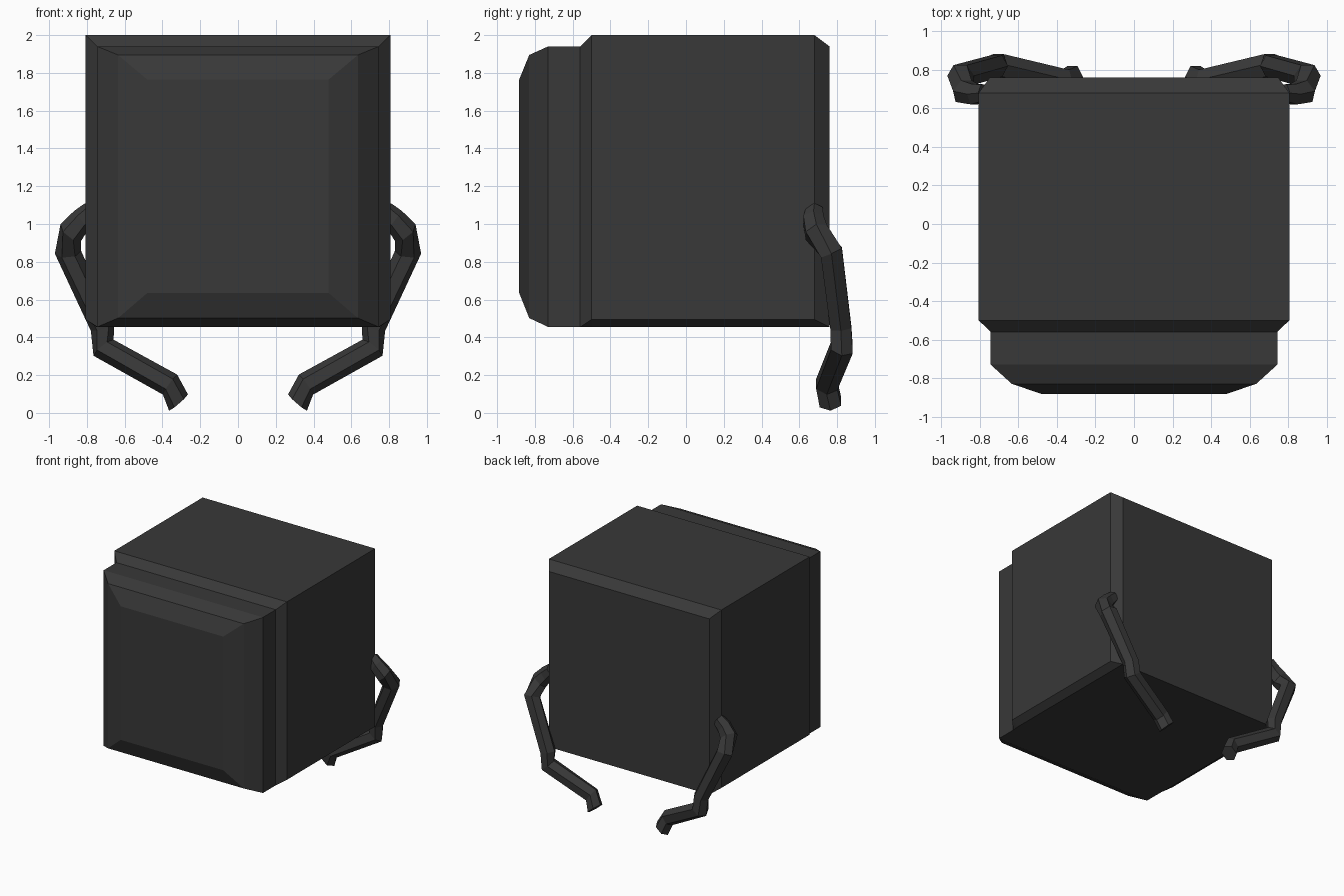
import bpy, bmesh, math
from mathutils import Vector

if "Cube" in bpy.data.objects:
    bpy.data.objects.remove(bpy.data.objects["Cube"])

dark = bpy.data.materials.new("dark grey")
dark.diffuse_color = (0.04, 0.04, 0.04, 1)
dark.use_nodes = True
dark.node_tree.nodes["Principled BSDF"].inputs["Base Color"].default_value = dark.diffuse_color


def loft(name, rings):
    """Skin equal-length rings of points and cap both ends."""
    bm = bmesh.new()
    vs = [[bm.verts.new(p) for p in r] for r in rings]
    n = len(rings[0])
    for a, b in zip(vs, vs[1:]):
        for i in range(n):
            j = (i + 1) % n
            bm.faces.new((a[i], a[j], b[j], b[i]))
    bm.faces.new(vs[0])
    bm.faces.new(vs[-1])
    bmesh.ops.remove_doubles(bm, verts=bm.verts, dist=0.0005)
    bmesh.ops.recalc_face_normals(bm, faces=bm.faces)
    me = bpy.data.meshes.new(name)
    bm.to_mesh(me)
    bm.free()
    me.materials.append(dark)
    ob = bpy.data.objects.new(name, me)
    bpy.context.collection.objects.link(ob)
    return ob


# Cabinet body: sections from back to front
# (y, half width, top z, side bottom z, bottom half width, bottom z)
sections = [
    (0.76, 0.75, 1.94, 0.455, 0.75, 0.455),
    (0.68, 0.807, 2.0, 0.495, 0.75, 0.455),
    (-0.50, 0.807, 2.0, 0.495, 0.75, 0.455),
    (-0.56, 0.745, 1.94, 0.455, 0.745, 0.455),
    (-0.73, 0.745, 1.94, 0.455, 0.745, 0.455),
    (-0.83, 0.635, 1.895, 0.502, 0.635, 0.502),
    (-0.883, 0.48, 1.765, 0.635, 0.48, 0.635),
]
loft("cabinet_body", [
    [(-w, y, zt), (w, y, zt), (w, y, zc), (wb, y, zb), (-wb, y, zb), (-w, y, zc)]
    for y, w, zt, zc, wb, zb in sections])

# Bent leg: six-sided tube along (point, ring axis, radius)
path = [
    ((0.78, 0.68, 1.07), (0.8, 0.0, -0.6), 0.05),
    ((0.83, 0.675, 1.02), (0.8, 0.0, -0.6), 0.062),
    ((0.885, 0.69, 0.955), (0.6, 0.4, -0.75), 0.07),
    ((0.90, 0.77, 0.85), (-0.1, 0.45, -1.0), 0.07),
    ((0.717, 0.82, 0.45), (-0.25, 0.1, -1.0), 0.064),
    ((0.712, 0.825, 0.345), (-0.6, -0.2, -0.75), 0.068),
    ((0.36, 0.745, 0.15), (-0.85, -0.1, -0.6), 0.065),
    ((0.315, 0.765, 0.055), (-0.65, 0.1, -0.75), 0.066),
]
rings = []
for p, axis, r in path:
    t = Vector(axis).normalized()
    u = Vector((0, 1, 0))
    u = (u - t * u.dot(t)).normalized()
    v = t.cross(u)
    rings.append([Vector(p) + r * (u * math.cos(a) + v * math.sin(a))
                  for a in (math.radians(60 * k + 30) for k in range(6))])
leg = loft("bent_leg", rings)
leg.modifiers.new("mirror", 'MIRROR').use_axis = (True, False, False)
